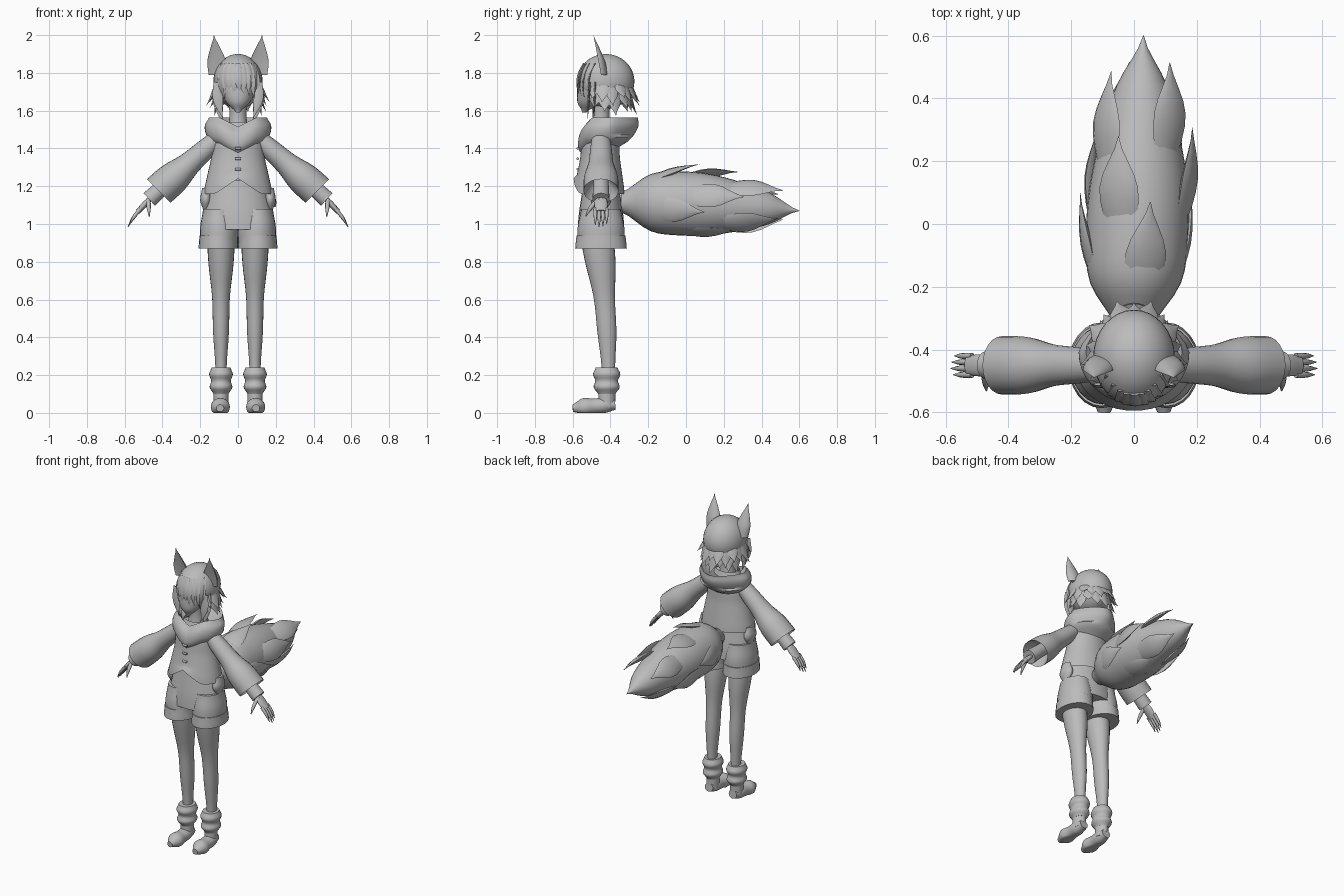
import bpy
import bmesh
from math import sin, cos, pi, radians, sqrt
from mathutils import Vector, Matrix

if "Cube" in bpy.data.objects:
    bpy.data.objects.remove(bpy.data.objects["Cube"])

grey = bpy.data.materials.new("plain grey")
grey.use_nodes = True
grey.diffuse_color = (.5, .5, .5, 1)
grey.node_tree.nodes["Principled BSDF"].inputs["Base Color"].default_value = grey.diffuse_color

X, Y, Z = Matrix.Identity(3)
NONE = Vector()
SIDES = {"left": 1, "right": -1}


def at(x, z, y=-.45):
    """Point given across, up, and optionally off the body's middle plane."""
    return Vector((x, y, z))


def finish(name, bm):
    mesh = bpy.data.meshes.new(name)
    bm.to_mesh(mesh)
    bm.free()
    mesh.materials.append(grey)
    for poly in mesh.polygons:
        poly.use_smooth = True
    mesh.set_sharp_from_angle(angle=radians(50))
    bpy.context.collection.objects.link(bpy.data.objects.new(name, mesh))


def spline(values, t):
    """Smooth curve through evenly spaced values, for t from start to end."""
    last = len(values) - 1
    i = min(int(t * last), last - 1)
    f = t * last - i
    before, a, b, after = (values[max(0, min(last, i + k))] for k in (-1, 0, 1, 2))
    slope_a, slope_b = (b - before) / 2, (after - a) / 2
    ease = f * f * (3 - 2 * f)
    return a + (b - a) * ease + slope_a * f * (1 - f) ** 2 - slope_b * f * f * (1 - f)


def loft(name, start, end, widths, flat=1, bend=NONE, side=X, tangent=None,
         mirror=1, sides=24, caps=True, dent=1, edit=None):
    """Elliptical rings along a bent line; flat is depth over width."""
    flip = Vector((mirror, 1, 1))
    start, end, bend = start * flip, end * flip, bend * flip
    steps = 4 * (len(widths) - 1)
    bm = bmesh.new()
    rings = []
    for i in range(steps + 1):
        t = i / steps
        centre = start.lerp(end, t) + bend * 4 * t * (1 - t)
        along = (tangent or (end - start + bend * 4 * (1 - 2 * t))).normalized()
        u = (side - along * side.dot(along)).normalized()
        v = along.cross(u)
        width = max(spline(widths, t), .001)
        ring = []
        for k in range(sides):
            a = 2 * pi * k / sides
            depth = sin(a) * flat * (dent if sin(a) < 0 else 1)
            ring.append(bm.verts.new(centre + (u * cos(a) + v * depth) * width))
        rings.append(ring)
    for low, high in zip(rings, rings[1:]):
        for k in range(sides):
            bm.faces.new((low[k - 1], low[k], high[k], high[k - 1]))
    if caps:
        bm.faces.new(rings[0][::-1])
        bm.faces.new(rings[-1])
    if edit:
        for vert in bm.verts:
            edit(vert.co)
    finish(name, bm)


def tuft(name, start, end, width, bend, side=X):
    """Flat pointed lock of fur or hair."""
    loft(name, start, end, (width * .7, width, 0), .25, bend, side, sides=8)


# Head, face and neck
HEAD = at(0, 1.755, -.425)
SKULL = Vector((.13, .152, .145))
bm = bmesh.new()
bmesh.ops.create_uvsphere(bm, u_segments=32, v_segments=20, radius=1,
                          matrix=Matrix.LocRotScale(HEAD, None, SKULL))
finish("hair_cap", bm)
loft("face", at(0, 1.59, -.54), at(0, 1.74, -.46), (.01, .06, .09, .11), tangent=Z)
loft("neck", at(0, 1.48), at(0, 1.66), (.055, .045, .05))

# Back and side hair in two layers of locks
for layer in range(2):
    count = 13 - 2 * layer
    for i in range(count):
        a = radians(-25 + 230 * i / (count - 1))
        out = Vector((cos(a), sin(a) * 1.12, 0))
        root = HEAD + out * .115 - Z * .05 * layer
        flare = .155 + .015 * (i % 2) - .02 * layer
        tip = HEAD + out * flare - Z * (.09 + .05 * layer + .02 * (i % 3))
        tuft(f"hair_lock_{layer}_{i}", root, tip, .034, -out * .008, out.cross(Z))

# Fringe falling over the forehead
for i in range(-4, 5):
    x = i * .026
    front = HEAD.y - SKULL.y * sqrt(1 - (x / SKULL.x) ** 2)
    tuft(f"fringe_{i + 4}", at(x * .75, 1.85, front + .035),
         at(x + .008, 1.68 - .015 * (i % 2), front + .01), .021, -Y * .02)

for label, s in SIDES.items():
    # Long locks framing the face, and pointed ears hollow at the front
    for lock, y in (("front", -.51), ("cheek", -.48)):
        tuft(f"{label}_{lock}_lock", at(.11 * s, 1.75, y), at(.08 * s, 1.05 + abs(y), y - .01),
             .027, X * s * .01)
    loft(label + "_ear", at(.105, 1.79), at(.127, 2, -.49), (.05, .05, .027, 0), .7,
         tangent=Z, mirror=s, dent=-.2)


# Jacket with a hem that rises to the middle of the front
def notch(co):
    if co.y < -.48 and co.z < 1.26:
        co.z += max(0, 1 - abs(co.x) / .12) * .8 * (1.26 - co.z)


loft("jacket_body", at(0, 1.16, -.46), at(0, 1.54), (.182, .163, .142, .13, .08), .74,
     tangent=Z, sides=40, caps=False, edit=notch)


# Hood lying on the shoulders, narrowing to a point behind and dipping in front
def hood_shape(co):
    if co.z > 1.47:
        co.x *= 1 - .4 * min(1, max(0, (co.y + .4) / .15))
    if co.y < -.5:
        co.z -= .05 * max(0, 1 - abs(co.x) / .1)


rim = at(0, 1.565, -.39)
loft("hood", at(0, 1.4), rim, (.1, .15, .172, .175, .155), .88,
     tangent=Z, sides=40, caps=False, edit=hood_shape)
loft("hood_lining", rim, at(0, 1.5), (.155, .07), .88,
     tangent=-Z, sides=40, caps=False, edit=hood_shape)

# Jacket toggles
for i in range(3):
    toggle = at(0, 1.4 - i * .055, -.573)
    loft(f"toggle_{i}", toggle - X * .015, toggle + X * .015, (.007, .007), side=Y, sides=8)

# Shorts
loft("shorts_waist", at(0, .97), at(0, 1.23), (.19, .18, .16, .14), .65, tangent=Z)


def sole(co):
    co.z = max(co.z, 0)


for label, s in SIDES.items():
    # Shorts leg, turned-up hem and side pocket
    loft(label + "_shorts_leg", at(.1, .89), at(.1, 1.08), (.1, .1, .085), 1.23, mirror=s)
    loft(label + "_shorts_hem", at(.104, .87), at(.104, .94), (.105, .1), 1.3, mirror=s)
    loft(label + "_pocket", at(.17, 1.06), at(.17, 1.19), (.01, .03, .02), 1.8, mirror=s)

    # Leg, slouched sock and shoe
    loft(label + "_leg", at(.09, .98, -.48), at(.09, .06, -.41),
         (.075, .067, .047, .042, .03, .03), 1.2, Y * .02, tangent=Z, mirror=s)
    loft(label + "_sock", at(.09, .1, -.42), at(.09, .24, -.42),
         (.04, .06, .052, .063, .05), 1.15, mirror=s)
    loft(label + "_shoe_ankle", at(.09, .03, -.42), at(.09, .12, -.42), (.04, .04), 1.1, mirror=s)
    loft(label + "_shoe", at(.09, .045, -.375), at(.095, .025, -.6),
         (.03, .043, .043, .05, .02), .95, mirror=s, edit=sole)

    # Wide sleeve with a hollow end
    down = Vector((s, 0, -1))
    cuff = at(.42, 1.175)
    loft(label + "_sleeve", at(.1, 1.46), cuff, (.05, .058, .067, .09, .093), .95,
         side=Y, tangent=down, mirror=s, caps=False)
    loft(label + "_sleeve_lining", cuff, at(.35, 1.24), (.093, .04), .95,
         side=Y, tangent=-down, mirror=s, caps=False)

    # Wrist band, palm, fingers and thumb
    loft(label + "_wrist_band", at(.36, 1.23), at(.47, 1.13), (.04, .045), side=Y, mirror=s)
    loft(label + "_palm", at(.45, 1.15), at(.53, 1.065), (.024, .035, .03), .45, side=Y, mirror=s)
    for i in range(4):
        knuckle = at(.515, 1.08, -.42 - .02 * i)
        reach = 1 - .12 * abs(i - 1.7)
        loft(f"{label}_finger_{i}", knuckle, knuckle + Vector((.07, 0, -.1)) * reach,
             (.01, .009, .002), bend=X * .006, side=Y, mirror=s, sides=8)
    loft(label + "_thumb", at(.475, 1.13, -.46), at(.47, 1.04, -.53),
         (.012, .011, .003), bend=-Y * .01, mirror=s, sides=8)

# Bushy tail
TAIL = (.05, .145, .163, .155, .125, .08, 0)
root, tip = at(0, 1.115, -.345), at(.03, 1.07, .6)
loft("tail", root, tip, TAIL, 1.04, Z * .01, tangent=Y, sides=32)

# Loose fur locks in three rows, lifting more along the top
for row, flare in enumerate((.18, .16, .1)):
    for k in range(4):
        a = radians(80 + 90 * k + 30 * row)
        out = Vector((cos(a), 0, sin(a)))
        t = .1 + .22 * row + .03 * (k % 2)
        base = root.lerp(tip, t) + out * spline(TAIL, t) * .85
        end = root.lerp(tip, t + .34) + out * (flare + .045 * sin(a))
        tuft(f"tail_lock_{row}_{k}", base, end, .065, out * .015, out.cross(Y))
